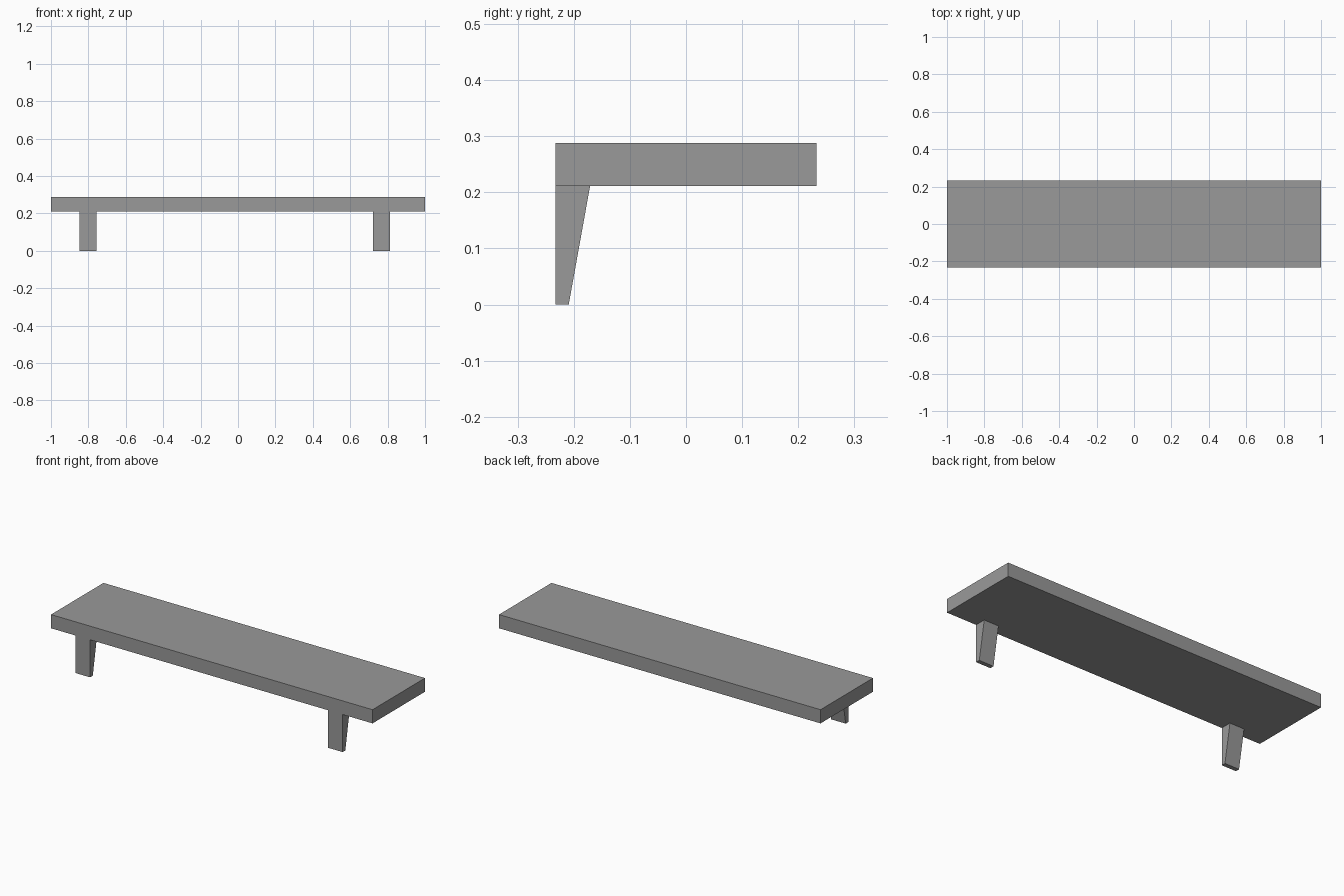
import bpy
import bmesh

cube = bpy.data.objects.get("Cube")
if cube:
    bpy.data.objects.remove(cube, do_unlink=True)

GREY = (0.32, 0.32, 0.32, 1)
grey = bpy.data.materials.new("mid_grey")
grey.use_nodes = True
grey.diffuse_color = GREY
grey.node_tree.nodes["Principled BSDF"].inputs["Base Color"].default_value = GREY


def extrude_profile(name, profile, x0, x1):
    """Extrude a closed (y, z) profile from x0 to x1."""
    bm = bmesh.new()
    face = bm.faces.new([bm.verts.new((x0, y, z)) for y, z in profile])
    grown = bmesh.ops.extrude_face_region(bm, geom=[face])["geom"]
    verts = [v for v in grown if isinstance(v, bmesh.types.BMVert)]
    bmesh.ops.translate(bm, verts=verts, vec=(x1 - x0, 0, 0))
    bmesh.ops.recalc_face_normals(bm, faces=bm.faces)
    mesh = bpy.data.meshes.new(name)
    bm.to_mesh(mesh)
    bm.free()
    mesh.materials.append(grey)
    obj = bpy.data.objects.new(name, mesh)
    bpy.context.collection.objects.link(obj)
    return obj


DEPTH = 0.233      # half depth of the board
UNDER = 0.211      # underside of the board
TOP = 0.288

# Board
extrude_profile("shelf_board",
                [(-DEPTH, UNDER), (DEPTH, UNDER), (DEPTH, TOP), (-DEPTH, TOP)],
                -1, 1)

# Tapered brackets, flush with the front edge
bracket = [(-DEPTH, 0), (-0.209, 0), (-0.171, UNDER), (-DEPTH, UNDER)]
for name, x0, x1 in (("right_bracket", -0.847, -0.757),
                     ("left_bracket", 0.723, 0.814)):
    extrude_profile(name, bracket, x0, x1)
